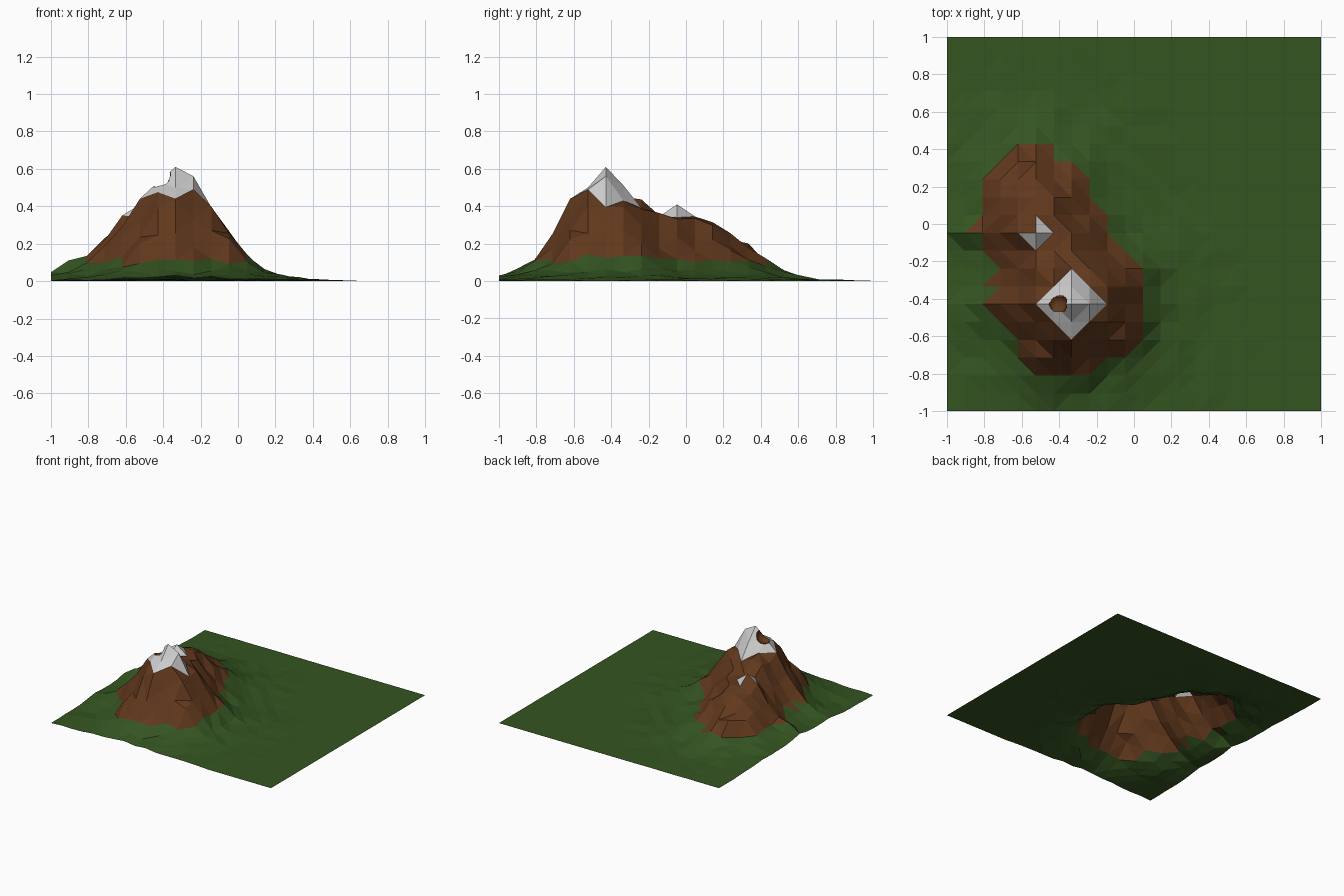
import bpy, bmesh, random
from math import exp, sqrt
from mathutils import Vector
from mathutils.geometry import intersect_point_line

if "Cube" in bpy.data.objects:
    bpy.data.objects.remove(bpy.data.objects["Cube"])

random.seed(4)
N = 21                 # grid cells per side
STEP = 2 / N

# foot of the rocky part, seen from above
FOOT = [Vector(p) for p in [
    (-.57, .44), (-.50, .43), (-.40, .34), (-.31, .33), (-.23, .25), (-.23, .14),
    (-.14, .05), (-.13, -.05), (-.05, -.13), (.06, -.22), (.07, -.50), (.06, -.62),
    (-.04, -.72), (-.14, -.73), (-.24, -.80), (-.43, -.83), (-.54, -.80), (-.62, -.66),
    (-.72, -.52), (-.81, -.43), (-.74, -.33), (-.76, -.15), (-.81, -.06), (-.90, -.05),
    (-.82, .06), (-.82, .23), (-.72, .33), (-.66, .42)]]

# hand-set heights around the two summits, by grid position
SUMMITS = {(7, 6): .61, (8, 6): .56, (6, 6): .53, (7, 5): .50, (7, 7): .51,
           (9, 6): .395, (5, 6): .44, (7, 8): .39, (7, 4): .44,
           (6, 5): .475, (8, 5): .49, (6, 7): .45, (8, 7): .43,
           (5, 10): .41, (4, 10): .35, (5, 9): .345, (5, 11): .345, (6, 10): .34}


def depth(x, y):
    """Distance to the foot line, positive inside."""
    p, best, inside = Vector((x, y)), 9, False
    for a, b in zip(FOOT, FOOT[1:] + FOOT[:1]):
        q, t = intersect_point_line(p, a, b)[:2]
        q = a.lerp(b, min(1, max(0, t)))
        best = min(best, (p - q).length)
        if (a.y > y) != (b.y > y) and x < a.x + (y - a.y) * (b.x - a.x) / (b.y - a.y):
            inside = not inside
    return best if inside else -best


def height(i, j):
    x, y = i * STEP - 1, j * STEP - 1
    d, r = depth(x, y), random.random()
    if (i, j) in SUMMITS:
        return SUMMITS[i, j]
    if d > 0:
        slope = min(1.45, max(1.0, 1.0 + .9 * (.08 - y)))
        return min(.1 + d * slope, .345 if y > -.2 else .42) + (r - .5) * .04
    return max(0, .1 * exp(d / .12) - .001 + (r - .3) * .025 * max(0, 1 + d / .65))


def material(name, rgb):
    m = bpy.data.materials.new(name)
    m.diffuse_color = (*rgb, 1)
    m.use_nodes = True
    m.node_tree.nodes["Principled BSDF"].inputs["Base Color"].default_value = m.diffuse_color
    return m


# terrain grid, each cell split along its flatter diagonal
bm = bmesh.new()
grid = {(i, j): bm.verts.new((i * STEP - 1, j * STEP - 1, height(i, j)))
        for i in range(N + 1) for j in range(N + 1)}
for i in range(N):
    for j in range(N):
        a, b, c, d = (grid[k] for k in ((i, j), (i + 1, j), (i + 1, j + 1), (i, j + 1)))
        if abs(a.co.z - c.co.z) < abs(b.co.z - d.co.z):
            bm.faces.new((a, b, c)), bm.faces.new((a, c, d))
        else:
            bm.faces.new((a, b, d)), bm.faces.new((b, c, d))

# colour bands: grass, rock and the two snow caps
for f in bm.faces:
    m = f.calc_center_median()
    gx, gy = (m.x + 1) / STEP, (m.y + 1) / STEP
    small_cap = abs(gx - 5) + abs(gy - 10) < 1 and not (gx < 5 and gy > 10)
    if abs(gx - 7) + abs(gy - 6) < 2 or small_cap:
        f.material_index = 2
    elif depth(m.x, m.y) > -.005:
        f.material_index = 1

# round crater scooped out of the upper snow
centre, radius = Vector((-.415, -.425, .55)), .057
axis = Vector((-.67, 0, .74)).normalized()
near = {e for f in bm.faces if (f.calc_center_median() - centre).length < .13 for e in f.edges}
bmesh.ops.subdivide_edges(bm, edges=list(near), cuts=11, use_grid_fill=True)
bmesh.ops.triangulate(bm, faces=bm.faces[:])
for v in bm.verts:
    p = v.co - centre
    if p.length < radius:
        k = p.dot(axis)
        v.co -= axis * (k + sqrt(k * k - p.length_squared + radius ** 2))
        for f in v.link_faces:
            f.material_index = 1

bm.normal_update()
mesh = bpy.data.meshes.new("mountain_terrain")
bm.to_mesh(mesh)
bm.free()
for name, rgb in (("grass", (.035, .09, .015)), ("rock", (.12, .04, .012)), ("snow", (.8, .8, .8))):
    mesh.materials.append(material(name, rgb))
bpy.context.collection.objects.link(bpy.data.objects.new("mountain_terrain", mesh))
